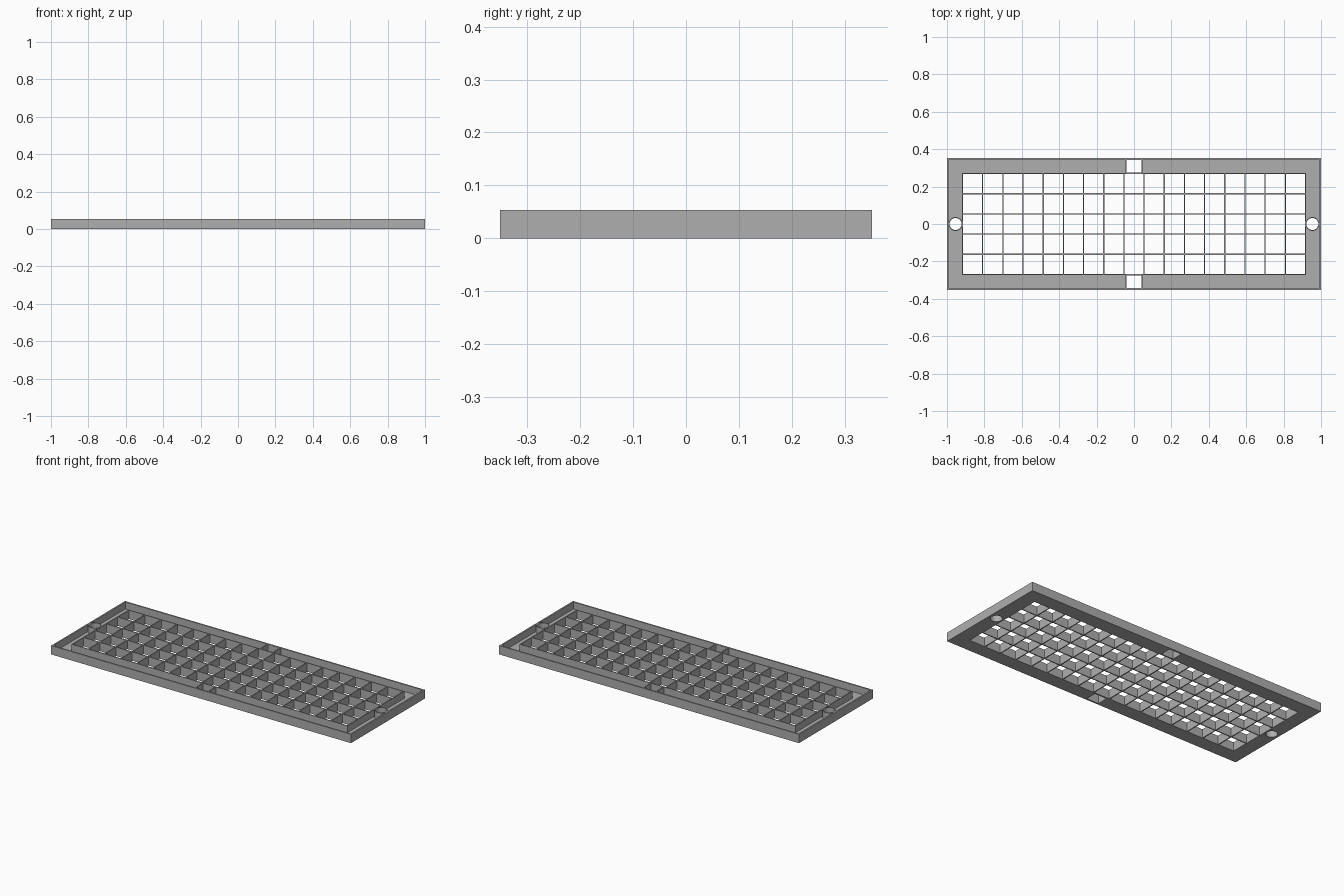
import bpy
import math

cube = bpy.data.objects.get("Cube")
if cube:
    bpy.data.objects.remove(cube, do_unlink=True)

grey = bpy.data.materials.new("mid grey")
grey.use_nodes = True
colour = (0.43, 0.43, 0.43, 1.0)
grey.diffuse_color = colour
grey.node_tree.nodes["Principled BSDF"].inputs["Base Color"].default_value = colour

HALF_X, HALF_Y, HEIGHT = 1.0, 0.352, 0.053
FLOOR = 0.011
OUTER_WALL, THIN = 0.009, 0.006
GRID_X, GRID_Y = 0.917, 0.270
COLS, ROWS = 17, 5


def rect(cx, cy, hx, hy):
    return [(cx - hx, cy - hy), (cx + hx, cy - hy), (cx + hx, cy + hy), (cx - hx, cy + hy)]


def circle(cx, cy, r, sides=32):
    angles = [2 * math.pi * i / sides for i in range(sides)]
    return [(cx + r * math.cos(a), cy + r * math.sin(a)) for a in angles]


def plate(name, loops, z0, z1):
    """Extrude an outline with holes from z0 to z1."""
    curve = bpy.data.curves.new(name, 'CURVE')
    curve.dimensions = '2D'
    curve.fill_mode = 'BOTH'
    curve.extrude = (z1 - z0) / 2
    for loop in loops:
        spline = curve.splines.new('POLY')
        spline.points.add(len(loop) - 1)
        for point, (x, y) in zip(spline.points, loop):
            point.co = (x, y, 0, 1)
        spline.use_cyclic_u = True
        spline.use_smooth = False
    helper = bpy.data.objects.new(name + " outline", curve)
    bpy.context.collection.objects.link(helper)
    bpy.context.view_layer.update()
    graph = bpy.context.evaluated_depsgraph_get()
    mesh = bpy.data.meshes.new_from_object(helper.evaluated_get(graph))
    bpy.data.objects.remove(helper, do_unlink=True)
    for v in mesh.vertices:
        v.co.z += (z0 + z1) / 2
    mesh.materials.clear()
    mesh.materials.append(grey)
    obj = bpy.data.objects.new(name, mesh)
    bpy.context.collection.objects.link(obj)
    return obj


# Mounting holes: round at the ends, square on the long sides
HOLE_R, HOLE_X = 0.032, 0.954
SLOT_X, SLOT_Y, SLOT_CY = 0.040, 0.0335, 0.3085
holes = []
for side, label in ((-1, "right"), (1, "left")):
    holes.append((label + " round collar",
                  circle(side * HOLE_X, 0, HOLE_R),
                  circle(side * HOLE_X, 0, HOLE_R + 0.005)))
for side, label in ((-1, "front"), (1, "back")):
    holes.append((label + " square collar",
                  rect(0, side * SLOT_CY, SLOT_X, SLOT_Y),
                  rect(0, side * SLOT_CY, SLOT_X + 0.005, SLOT_Y + 0.002)))

# Raised outer rim
plate("outer_rim", [rect(0, 0, HALF_X, HALF_Y),
                    rect(0, 0, HALF_X - OUTER_WALL, HALF_Y - OUTER_WALL)], 0, HEIGHT)

# Flat floor between the rim and the grating, pierced by the holes
plate("frame_floor", [rect(0, 0, HALF_X - OUTER_WALL, HALF_Y - OUTER_WALL),
                      rect(0, 0, GRID_X, GRID_Y)] + [h[1] for h in holes], 0, FLOOR)

# Collars standing around the holes
for name, inner, outer in holes:
    plate(name.replace(" ", "_"), [outer, inner], FLOOR, HEIGHT)

# Full-height grating of open cells
step_x, step_y = 2 * GRID_X / COLS, 2 * GRID_Y / ROWS
cells = [rect((c - (COLS - 1) / 2) * step_x, (r - (ROWS - 1) / 2) * step_y,
              (step_x - THIN) / 2, (step_y - THIN) / 2)
         for c in range(COLS) for r in range(ROWS)]
plate("grating", [rect(0, 0, GRID_X + THIN / 2, GRID_Y + THIN / 2)] + cells, 0, HEIGHT)
